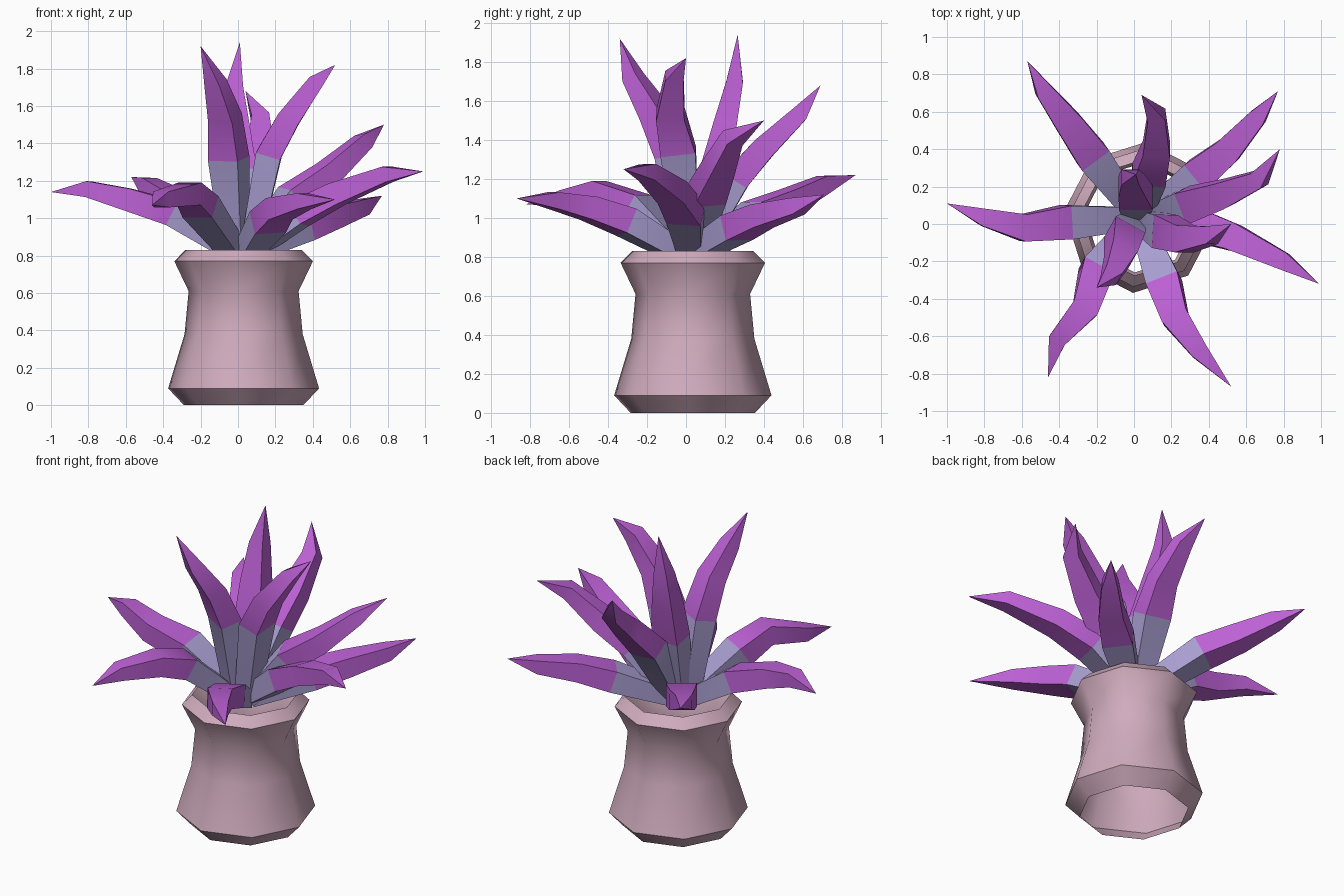
import bpy, bmesh, math
from mathutils import Vector

if "Cube" in bpy.data.objects:
    bpy.data.objects.remove(bpy.data.objects["Cube"])


def material(name, rgb):
    m = bpy.data.materials.new(name)
    m.diffuse_color = (*rgb, 1)
    m.use_nodes = True
    m.node_tree.nodes["Principled BSDF"].inputs["Base Color"].default_value = m.diffuse_color
    return m


PINK = material("dusty_pink", (0.63, 0.41, 0.51))
LAVENDER = material("lavender", (0.39, 0.34, 0.63))
PURPLE = material("purple", (0.51, 0.12, 0.67))


def finish(bm, name, mats, angle):
    bmesh.ops.recalc_face_normals(bm, faces=bm.faces[:])
    mesh = bpy.data.meshes.new(name)
    bm.to_mesh(mesh)
    bm.free()
    for m in mats:
        mesh.materials.append(m)
    ob = bpy.data.objects.new(name, mesh)
    bpy.context.collection.objects.link(ob)
    bpy.ops.object.select_all(action='DESELECT')
    ob.select_set(True)
    bpy.context.view_layer.objects.active = ob
    bpy.ops.object.shade_smooth_by_angle(angle=math.radians(angle))


def bridge(bm, a, b, mat=0):
    n = len(a)
    for i in range(n):
        f = bm.faces.new((a[i], a[(i + 1) % n], b[(i + 1) % n], b[i]))
        f.material_index = mat


# Pot: eight-sided open shell, flared at foot and lip
bm = bmesh.new()
rings = []
for r, z in [(0.32, 0), (0.405, 0.09), (0.317, 0.38), (0.295, 0.61),
             (0.372, 0.77), (0.312, 0.83)]:
    ring = []
    for i in range(8):
        a = math.radians(-5 + 45 * i)
        ring.append(bm.verts.new((0.03 + r * math.cos(a), 0.035 + r * math.sin(a), z)))
    rings.append(ring)
for a, b in zip(rings, rings[1:]):
    bridge(bm, a, b)
finish(bm, "pot", [PINK], 50)

# Leaf cross-sections: (width, thickness) from root to last ring before the tip
SECTIONS = [(0.12, 0.10), (0.18, 0.135), (0.145, 0.12), (0.095, 0.085)]


def leaf(name, *path):
    """Four-sided tapering leaf along a bent path, lavender root and purple blade."""
    pts = [Vector(p) for p in path]
    flat = pts[-1] - pts[0]
    side = Vector((-flat.y, flat.x, 0)).normalized()
    bm = bmesh.new()
    rings = []
    for i, (w, h) in enumerate(SECTIONS):
        tangent = (pts[i + 1] - pts[max(i - 1, 0)]).normalized()
        s = (side - tangent * side.dot(tangent)).normalized()
        up = tangent.cross(s)
        rings.append([bm.verts.new(pts[i] + s * (w / 2 * a) + up * (h / 2 * b))
                      for a, b in ((1, 1), (-1, 1), (-1, -1), (1, -1))])
    for i in range(3):
        bridge(bm, rings[i], rings[i + 1], 0 if i == 0 else 1)
    tip = bm.verts.new(pts[-1])
    for i in range(4):
        f = bm.faces.new((rings[3][i], rings[3][(i + 1) % 4], tip))
        f.material_index = 1
    bm.faces.new(rings[0])
    finish(bm, name, [LAVENDER, PURPLE], 45)


# Low spreading leaves
leaf("leaf_left", (-.03, .03, .82), (-.36, .01, 1.03), (-.59, -.02, 1.10), (-.80, .035, 1.155), (-1.0, .11, 1.14))
leaf("leaf_back_left", (-.01, .08, .82), (-.22, .36, 1.02), (-.35, .54, 1.09), (-.48, .71, 1.175), (-.57, .87, 1.22))
leaf("leaf_back_right", (.06, .04, .82), (.34, .26, .95), (.50, .39, 1.01), (.66, .57, 1.06), (.77, .71, 1.12))
leaf("leaf_right", (.06, .03, .82), (.32, 0, 1.02), (.53, -.07, 1.13), (.80, -.20, 1.235), (.99, -.32, 1.25))
leaf("leaf_front_right", (.05, -.03, .82), (.16, -.31, .98), (.22, -.50, 1.05), (.35, -.68, 1.09), (.52, -.87, 1.10))
leaf("leaf_front_left", (-.02, -.02, .82), (-.20, -.25, 1.06), (-.26, -.45, 1.13), (-.41, -.62, 1.10), (-.46, -.82, 1.07))
# Middle leaves
leaf("leaf_mid_back", (.03, .06, .82), (.08, .26, 1.20), (.12, .40, 1.36), (.12, .58, 1.53), (.04, .69, 1.68))
leaf("leaf_mid_right", (.06, .03, .82), (.29, .10, 1.11), (.48, .16, 1.24), (.67, .24, 1.41), (.78, .40, 1.50))
# Upright leaves
leaf("leaf_tall_right", (.06, .01, .82), (.165, -.04, 1.34), (.27, -.08, 1.53), (.41, -.06, 1.72), (.52, 0, 1.82))
leaf("leaf_tall_front", (-.01, 0, .82), (-.05, -.06, 1.32), (-.07, -.16, 1.54), (-.12, -.27, 1.72), (-.20, -.34, 1.92))
leaf("leaf_tall_back", (.01, .05, .82), (.01, .14, 1.25), (-.01, .20, 1.48), (-.02, .25, 1.70), (.01, .265, 1.94))
